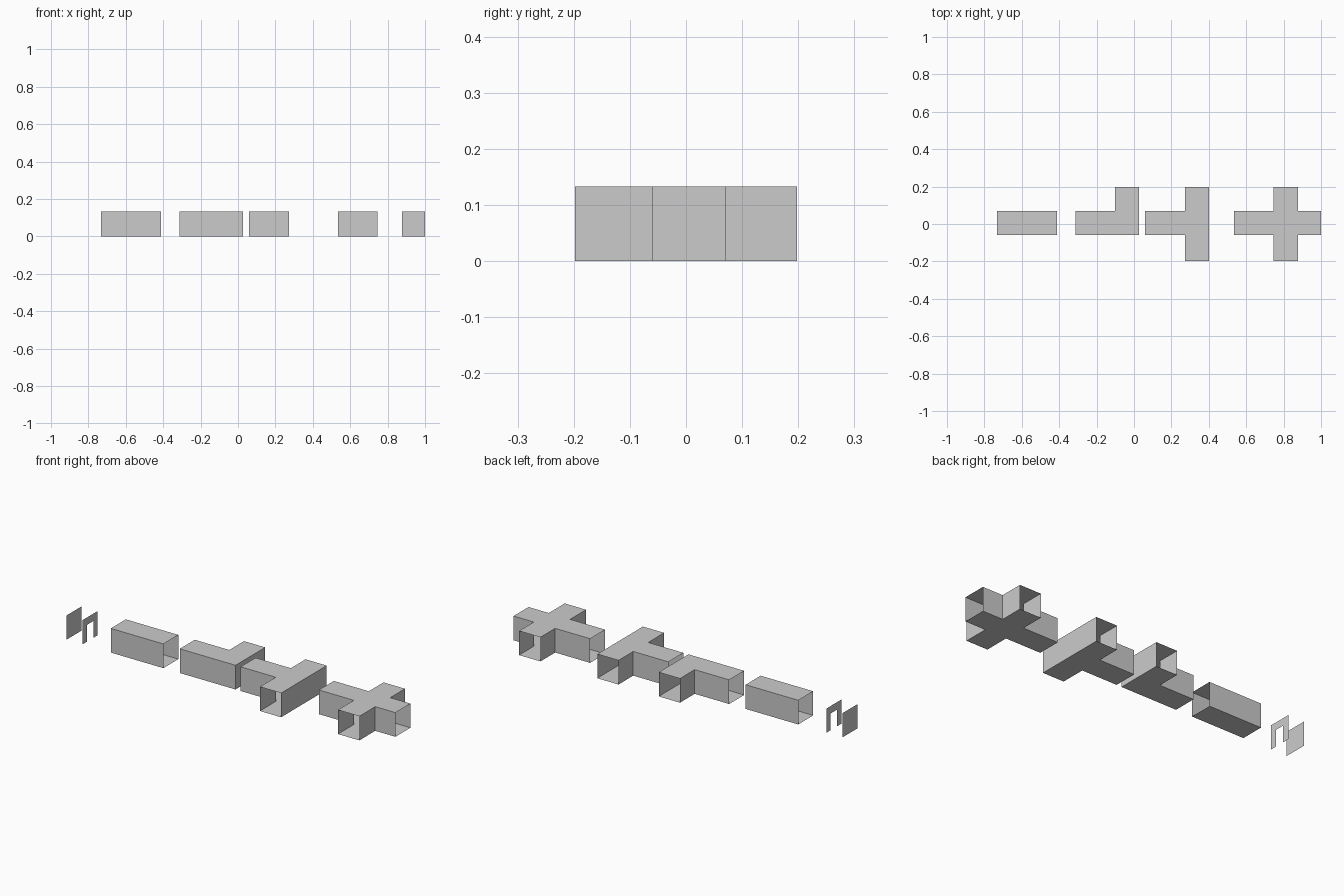
import bpy, bmesh

if "Cube" in bpy.data.objects:
    bpy.data.objects.remove(bpy.data.objects["Cube"])

H = 0.133                 # corridor height
Y0, Y1 = -0.06, 0.07      # corridor width
E = 0.198                 # reach of side arms


def finish(name, bm, recalc=True):
    if recalc:
        bmesh.ops.recalc_face_normals(bm, faces=bm.faces[:])
    me = bpy.data.meshes.new(name)
    bm.to_mesh(me)
    bm.free()
    ob = bpy.data.objects.new(name, me)
    bpy.context.collection.objects.link(ob)
    return ob


def corridor(name, plan, open_edges):
    """Floor and ceiling from a plan outline, walls on every edge that is not an open end."""
    bm = bmesh.new()
    low = [bm.verts.new((x, y, 0)) for x, y in plan]
    high = [bm.verts.new((x, y, H)) for x, y in plan]
    bm.faces.new(low[::-1])
    bm.faces.new(high)
    n = len(plan)
    for i in range(n):
        if i not in open_edges:
            j = (i + 1) % n
            bm.faces.new((low[i], low[j], high[j], high[i]))
    return finish(name, bm, False)


def panel(name, x, outline):
    """Flat upright panel in the yz plane."""
    bm = bmesh.new()
    bm.faces.new([bm.verts.new((x, y, z)) for y, z in outline])
    return finish(name, bm, False)


# Solid end wall and doorway wall
panel("end_wall", -1.0, [(Y0, 0), (Y1, 0), (Y1, H), (Y0, H)])
D0, D1, DH = -0.022, 0.032, 0.092
panel("doorway_wall", -0.903, [(Y0, 0), (D0, 0), (D0, DH), (D1, DH),
                               (D1, 0), (Y1, 0), (Y1, H), (Y0, H)])

# Straight passage, open at both ends
corridor("straight_passage",
         [(-0.732, Y0), (-0.412, Y0), (-0.412, Y1), (-0.732, Y1)], {1, 3})

# Corner passage
corridor("corner_passage",
         [(-0.312, Y0), (0.027, Y0), (0.027, E), (-0.102, E), (-0.102, Y1), (-0.312, Y1)],
         {2, 5})

# T junction
a, b = 0.272, 0.401
corridor("t_junction",
         [(0.058, Y0), (a, Y0), (a, -E), (b, -E), (b, E), (a, E), (a, Y1), (0.058, Y1)],
         {2, 4, 7})

# Crossroads
a, b = 0.747, 0.877
corridor("crossroads",
         [(0.534, Y0), (a, Y0), (a, -E), (b, -E), (b, Y0), (1.0, Y0),
          (1.0, Y1), (b, Y1), (b, E), (a, E), (a, Y1), (0.534, Y1)],
         {2, 5, 8, 11})
